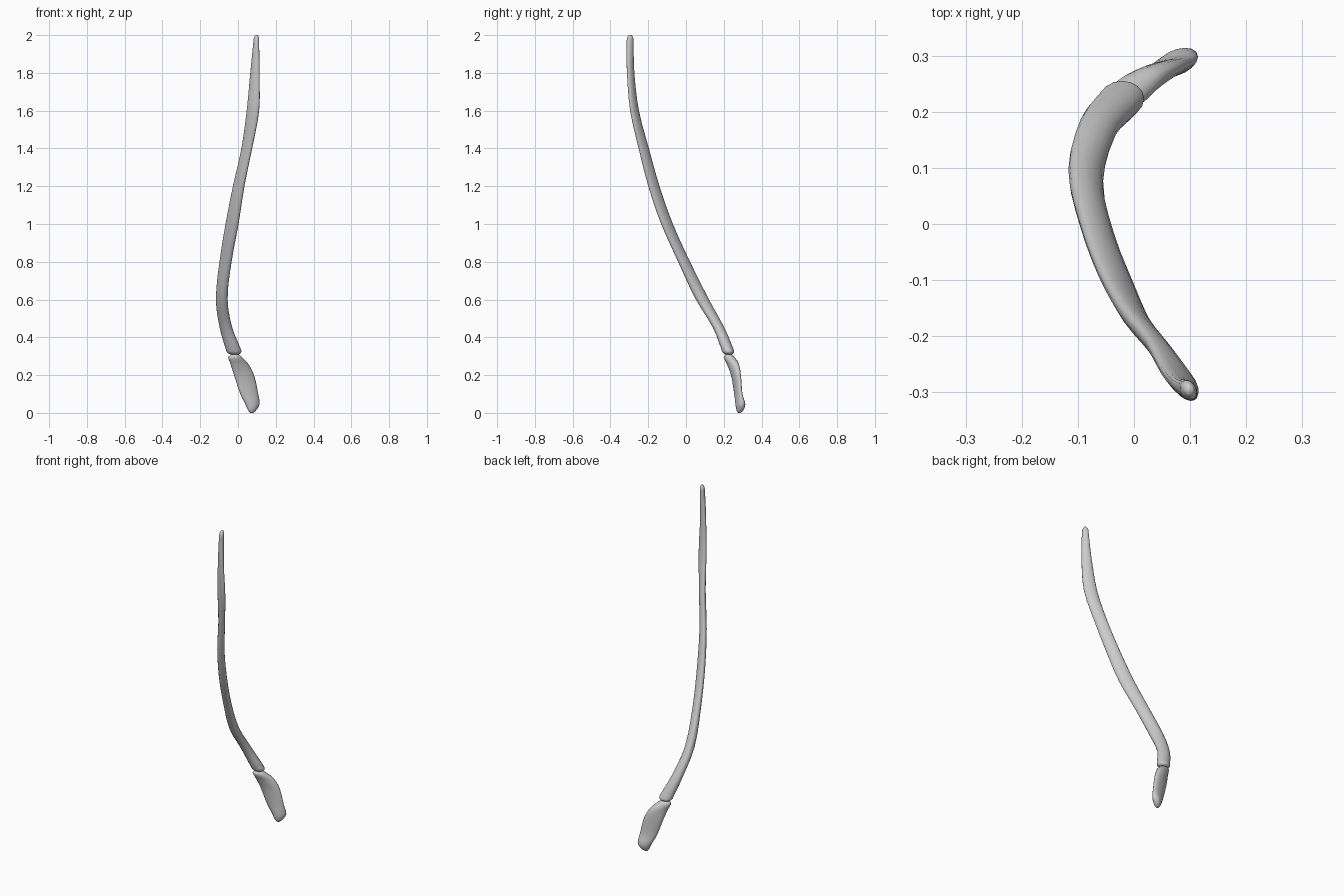
import bpy, bmesh
from math import acos, cos, pi

SIDES = 16
STEPS = 3


def smooth_stations(rows):
    """Catmull-Rom interpolation in x, y; linear in height."""
    out = []
    for i in range(len(rows) - 1):
        p0, p1 = rows[max(i - 1, 0)], rows[i]
        p2, p3 = rows[i + 1], rows[min(i + 2, len(rows) - 1)]
        for s in range(STEPS):
            t = s / STEPS
            ring = [p1[0] + (p2[0] - p1[0]) * t]
            for k in range(1, 6):
                # tangents scaled for uneven station spacing
                d = p2[0] - p1[0]
                m1 = (p2[k] - p0[k]) / (p2[0] - p0[0]) * d
                m2 = (p3[k] - p1[k]) / (p3[0] - p1[0]) * d
                ring.append((2*t**3 - 3*t*t + 1) * p1[k] + (t**3 - 2*t*t + t) * m1
                            + (3*t*t - 2*t**3) * p2[k] + (t**3 - t*t) * m2)
            out.append(ring)
    out.append(list(rows[-1]))
    return out


def loft(name, rows):
    """Loft skewed ellipses given as (z, x min, x max, y min, y max, skew)."""
    bm = bmesh.new()
    rings = []
    for z, x0, x1, y0, y1, skew in smooth_stations(rows):
        phi = acos(max(-0.95, min(0.95, skew)))
        rings.append([bm.verts.new(((x0 + x1) / 2 + (x1 - x0) / 2 * cos(a),
                                    (y0 + y1) / 2 + (y1 - y0) / 2 * cos(a - phi), z))
                      for a in (2 * pi * i / SIDES for i in range(SIDES))])
    for lo, hi in zip(rings, rings[1:]):
        for i in range(SIDES):
            j = (i + 1) % SIDES
            bm.faces.new((lo[i], lo[j], hi[j], hi[i]))
    bm.faces.new(rings[0][::-1])
    bm.faces.new(rings[-1])
    bmesh.ops.recalc_face_normals(bm, faces=bm.faces)
    mesh = bpy.data.meshes.new(name)
    bm.to_mesh(mesh)
    bm.free()
    mesh.shade_smooth()
    obj = bpy.data.objects.new(name, mesh)
    bpy.context.collection.objects.link(obj)
    return obj


# Long curved bone shaft, flattened towards its upper end
loft("rib_bone", [
    (0.308, -0.035, 0.000, 0.210, 0.240, 0.0),
    (0.318, -0.056, 0.016, 0.196, 0.254, 0.0),
    (0.335, -0.064, 0.016, 0.188, 0.252, 0.0),
    (0.45, -0.097, -0.030, 0.143, 0.204, -0.1),
    (0.60, -0.117, -0.055, 0.052, 0.122, -0.3),
    (0.80, -0.098, -0.034, -0.042, 0.022, -0.5),
    (1.00, -0.066, 0.003, -0.132, -0.069, -0.6),
    (1.20, -0.027, 0.034, -0.200, -0.140, -0.6),
    (1.40, 0.018, 0.075, -0.251, -0.196, -0.6),
    (1.60, 0.046, 0.112, -0.296, -0.249, -0.6),
    (1.80, 0.065, 0.114, -0.313, -0.273, -0.55),
    (1.95, 0.080, 0.112, -0.315, -0.278, -0.3),
    (1.985, 0.084, 0.111, -0.312, -0.279, -0.2),
    (2.00, 0.092, 0.105, -0.303, -0.287, 0.0),
])

# Short flat cartilage below the joint
loft("rib_cartilage", [
    (0.00, 0.064, 0.080, 0.276, 0.288, 0.2),
    (0.012, 0.054, 0.095, 0.268, 0.303, 0.3),
    (0.045, 0.039, 0.114, 0.262, 0.314, 0.4),
    (0.10, 0.012, 0.107, 0.255, 0.299, 0.6),
    (0.20, -0.021, 0.085, 0.238, 0.291, 0.6),
    (0.26, -0.040, 0.054, 0.215, 0.280, 0.5),
    (0.295, -0.052, 0.021, 0.199, 0.258, 0.2),
    (0.308, -0.040, 0.005, 0.208, 0.245, 0.0),
])
